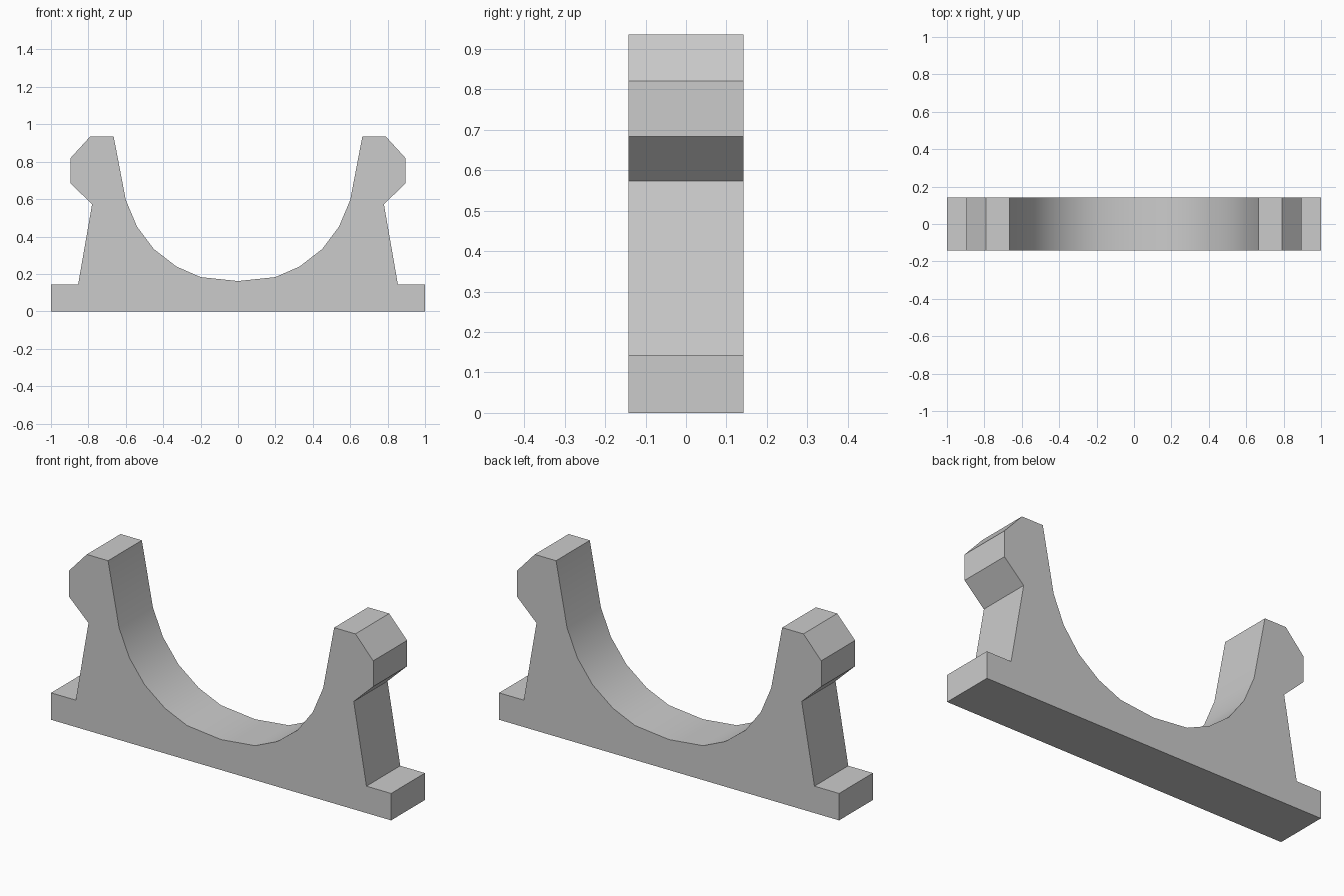
import bpy
import bmesh
import math
from mathutils import Vector

cube = bpy.data.objects.get("Cube")
if cube:
    bpy.data.objects.remove(cube, do_unlink=True)

DEPTH = 0.284

# Half outline in (x, z): foot, flank, clip head, then down the cradle
foot = [(1, 0), (1, 0.143), (0.855, 0.143)]
head = [(0.78, 0.573), (0.895, 0.683), (0.895, 0.82), (0.79, 0.935), (0.665, 0.935)]
cradle = [(0.6, 0.595), (0.54, 0.453), (0.45, 0.333), (0.33, 0.24), (0.2, 0.183)]
half = foot + head + cradle
outline = half + [(0, 0.162)] + [(-x, z) for x, z in reversed(half)]

# Extrude the mirrored outline from front to back
bm = bmesh.new()
front = bm.faces.new([bm.verts.new((x, -DEPTH / 2, z)) for x, z in outline])
extruded = bmesh.ops.extrude_face_region(bm, geom=[front], use_keep_orig=True)
back_verts = [g for g in extruded["geom"] if isinstance(g, bmesh.types.BMVert)]
bmesh.ops.translate(bm, verts=back_verts, vec=Vector((0, DEPTH, 0)))
bmesh.ops.recalc_face_normals(bm, faces=bm.faces)

mesh = bpy.data.meshes.new("cradle_bracket")
bm.to_mesh(mesh)
bm.free()
bracket = bpy.data.objects.new("cradle_bracket", mesh)
bpy.context.collection.objects.link(bracket)

# Single plain grey material
grey = bpy.data.materials.new("light_grey")
grey.use_nodes = True
colour = (0.6, 0.6, 0.6, 1)
grey.diffuse_color = colour
grey.node_tree.nodes["Principled BSDF"].inputs["Base Color"].default_value = colour
mesh.materials.append(grey)

# Smooth cradle, sharp corners elsewhere
bpy.ops.object.select_all(action="DESELECT")
bracket.select_set(True)
bpy.context.view_layer.objects.active = bracket
bpy.ops.object.shade_smooth_by_angle(angle=math.radians(30))
